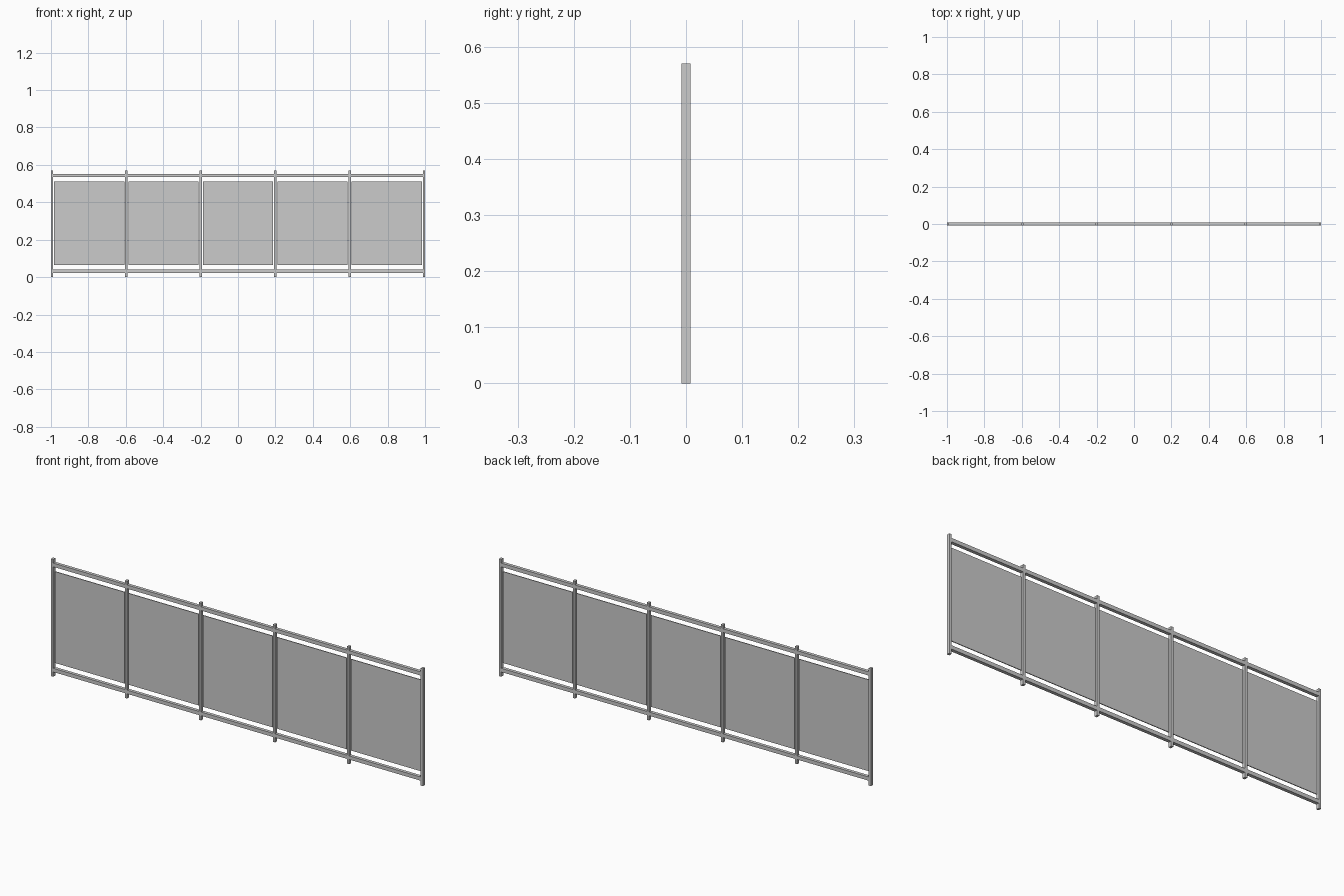
import bpy

if "Cube" in bpy.data.objects:
    bpy.data.objects.remove(bpy.data.objects["Cube"])

# Box helper given centre and full size
def box(name, loc, size):
    bpy.ops.mesh.primitive_cube_add(size=1, location=loc)
    o = bpy.context.object
    o.name = name
    o.scale = size
    bpy.ops.object.transform_apply(location=False, rotation=False, scale=True)
    return o

T = 0.016
posts = [-0.994, -0.597, -0.199, 0.199, 0.597, 0.994]

# Upright posts
for i, x in enumerate(posts):
    box(f"post_{i+1}", (x, 0, 0.285), (0.012, T, 0.57))

# Top and bottom rails
for name, z in (("bottom_rail", 0.032), ("top_rail", 0.543)):
    box(name, (0, 0, z), (1.988, T, 0.018))

# Infill panels between posts
for i, (a, b) in enumerate(zip(posts, posts[1:])):
    box(f"panel_{i+1}", ((a + b) / 2, 0, 0.288), (b - a - 0.022, 0.004, 0.444))
